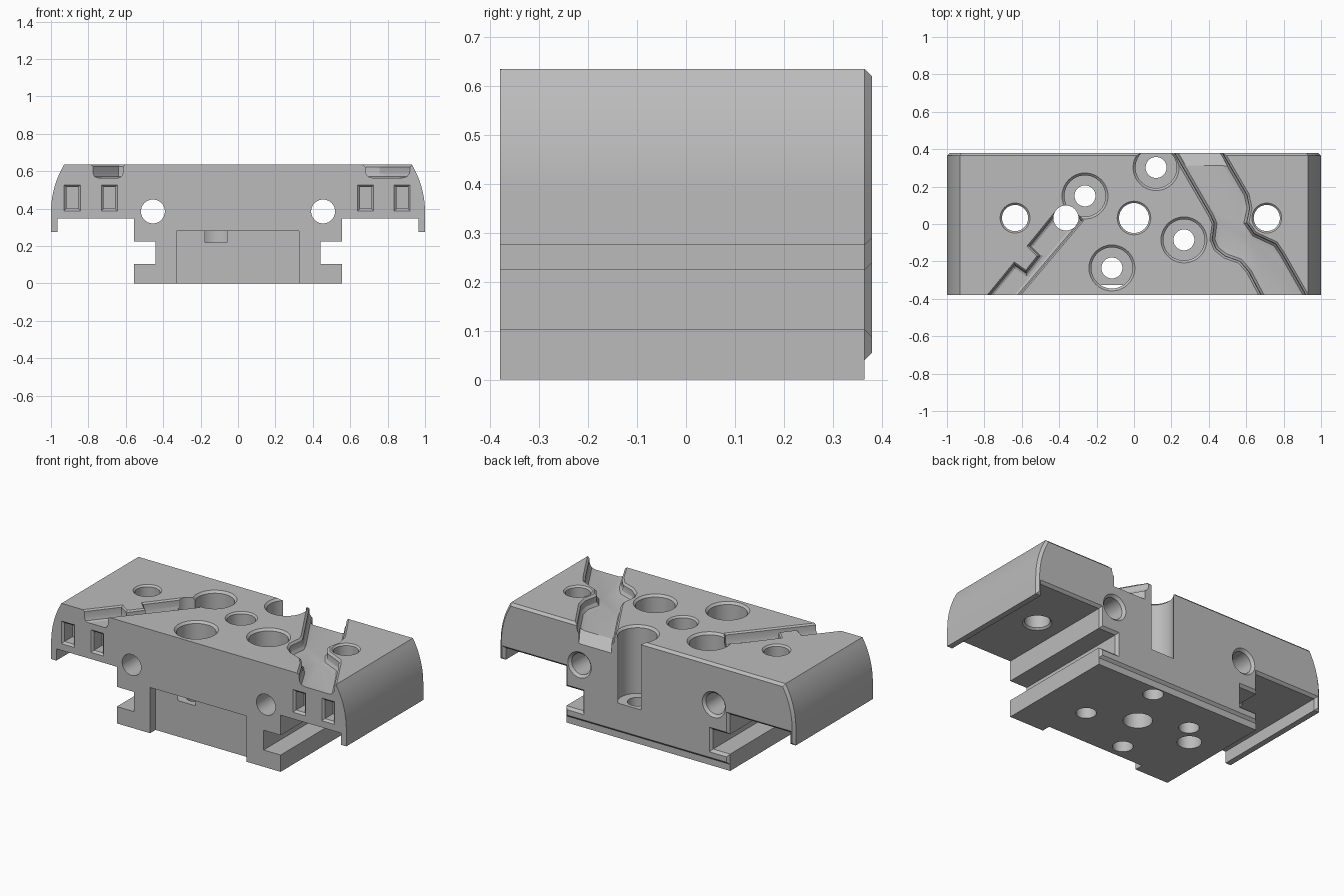
import bpy, bmesh, math
from mathutils import Vector

if "Cube" in bpy.data.objects:
    bpy.data.objects.remove(bpy.data.objects["Cube"])

grey = bpy.data.materials.new("light grey")
grey.diffuse_color = (0.5, 0.5, 0.5, 1)
grey.use_nodes = True
grey.node_tree.nodes["Principled BSDF"].inputs["Base Color"].default_value = grey.diffuse_color

AXES = {'z': lambda a, b, h: (a, b, h),
        'y': lambda a, b, h: (a, h, b),
        'x': lambda a, b, h: (h, a, b)}


def offset(pts, d):
    """Mitred outward offset of a counter-clockwise outline."""
    out = []
    n = len(pts)
    for i in range(n):
        p, q, r = (Vector(pts[(i + k) % n]) for k in (-1, 0, 1))
        e1, e2 = (q - p).normalized(), (r - q).normalized()
        n1, n2 = Vector((e1.y, -e1.x)), Vector((e2.y, -e2.x))
        out.append(q + (n1 + n2) * (d / (1 + n1.dot(n2))))
    return out


def loft(name, pts, levels, axis='z', shear=0.0):
    """Stack offset copies of an outline; levels are (offset, height)."""
    n = len(pts)
    area = sum(pts[i][0] * pts[(i + 1) % n][1] - pts[(i + 1) % n][0] * pts[i][1] for i in range(n))
    if area < 0:
        pts = pts[::-1]
    bm = bmesh.new()
    rings = [[bm.verts.new(AXES[axis](p[0], p[1], h)) for p in offset(pts, d)] for d, h in levels]
    for lo, hi in zip(rings, rings[1:]):
        for i in range(n):
            j = (i + 1) % n
            bm.faces.new((lo[i], lo[j], hi[j], hi[i]))
    bm.faces.new(rings[0])
    bm.faces.new(rings[-1])
    for v in bm.verts:
        v.co.x += shear * v.co.y
    bmesh.ops.recalc_face_normals(bm, faces=bm.faces)
    me = bpy.data.meshes.new(name)
    bm.to_mesh(me)
    bm.free()
    me.materials.append(grey)
    ob = bpy.data.objects.new(name, me)
    bpy.context.collection.objects.link(ob)
    return ob


def circle(x, y, r, n=40):
    return [(x + r * math.cos(2 * math.pi * i / n), y + r * math.sin(2 * math.pi * i / n)) for i in range(n)]


def rect(x0, x1, y0, y1):
    return [(x0, y0), (x1, y0), (x1, y1), (x0, y1)]


# Body: constant section with curved shoulders and a chamfered back rim
side = [(1 - 0.5 + math.sqrt(0.25 - t * t), 0.38 + t) for t in [0.255 * i / 10 for i in range(11)]]
right = [(0.555, 0), (0.555, 0.103), (0.44, 0.103), (0.44, 0.224), (0.555, 0.224),
         (0.555, 0.347), (0.965, 0.347), (0.965, 0.275), (1, 0.275)] + side
profile = right + [(-x, z) for x, z in reversed(right)]
body = loft("mounting_block", profile, [(0, -0.38), (0, 0.365), (-0.015, 0.38)], 'y')


def cut(*args, **kw):
    tool = loft("cutter", *args, **kw)
    tool.hide_render = True
    mod = body.modifiers.new("cut", 'BOOLEAN')
    mod.operation = 'DIFFERENCE'
    mod.solver = 'EXACT'
    mod.object = tool
    bpy.context.view_layer.objects.active = body
    bpy.ops.object.modifier_apply(modifier=mod.name)
    bpy.data.objects.remove(tool)


TOP = 0.635

# Step under the back edge and the shallow front recess
cut([(0.365, -0.1), (0.365, 0.04), (0.40, 0.075), (0.42, 0.075), (0.42, -0.1)],
    [(0, -0.8), (0, 0.8)], axis='x')
cut(rect(-0.33, 0.325, -0.1, 0.28), [(0, -0.5), (0, -0.327)], axis='y')

# Winding channel with rounded floor corners and a chamfered lip
channel = [(0.151, 0.47), (0.203, 0.38), (0.40, 0.04), (0.417, 0.0), (0.406, -0.086), (0.428, -0.139),
           (0.481, -0.182), (0.56, -0.21), (0.604, -0.262), (0.663, -0.374), (0.719, -0.47),
           (0.985, -0.47), (0.93, -0.374), (0.802, -0.15), (0.765, -0.096), (0.652, -0.043),
           (0.615, 0.01), (0.631, 0.085), (0.615, 0.16), (0.487, 0.38), (0.435, 0.47)]
cut(channel, [(-0.045, 0.565), (-0.026, 0.571), (-0.015, 0.587), (-0.012, 0.605),
              (-0.012, 0.623), (0, TOP), (0.01, TOP + 0.01)])
# Ramp dropping to the back at the channel mouth
cut([(0.31, 0.567), (0.42, 0.485), (0.42, 0.60), (0.31, 0.60)],
    [(0, 0.46), (0, 0.68)], axis='x', shear=-0.58)

# Diagonal groove with a tab on its left wall
groove = [(-0.86, -0.471), (-0.64, -0.203), (-0.578, -0.246), (-0.519, -0.171), (-0.572, -0.118),
          (-0.415, 0.075), (-0.36, 0.105), (-0.30, 0.085), (-0.27, 0.017), (-0.60, -0.374), (-0.682, -0.471)]
cut(groove, [(-0.026, 0.565), (-0.014, 0.571), (-0.008, 0.59), (-0.008, 0.626),
             (0, TOP), (0.008, TOP + 0.009)])

# Four counterbored screw holes
for x, y in [(-0.262, 0.15), (0.118, 0.302), (0.267, -0.085), (-0.118, -0.235)]:
    cut(circle(x, y, 0.11), [(0, 0.22), (0, TOP - 0.013), (0.02, TOP + 0.007)])
    cut(circle(x, y, 0.056), [(0, -0.1), (0, 0.3)])

# Plain vertical holes: centre, groove end and both wings
cut(circle(0, 0.032, 0.08), [(0, -0.1), (0, TOP - 0.01), (0.02, TOP + 0.01)])
cut(circle(-0.364, 0.032, 0.067), [(0, -0.1), (0, 0.7)])
for x in (-0.636, 0.71):
    cut(circle(x, 0.032, 0.07), [(0.02, 0.337), (0, 0.357), (0, TOP - 0.01), (0.02, TOP + 0.01)])

# Horizontal holes running front to back, countersunk at the back
for x in (-0.455, 0.455):
    cut(circle(x, 0.385, 0.064), [(0, -0.5), (0, 0.365), (0.03, 0.395)], axis='y')

# Small chamfered rectangular sockets in the front face
for x0, x1 in [(-0.93, -0.842), (-0.73, -0.645), (0.64, 0.725), (0.835, 0.92)]:
    cut(rect(x0, x1, 0.388, 0.527), [(0.02, -0.40), (-0.012, -0.368), (-0.012, -0.29)], axis='y')

# Smooth the curved walls, keep hard edges
bpy.ops.object.select_all(action='DESELECT')
body.select_set(True)
bpy.context.view_layer.objects.active = body
bpy.ops.object.shade_smooth_by_angle(angle=math.radians(25))
